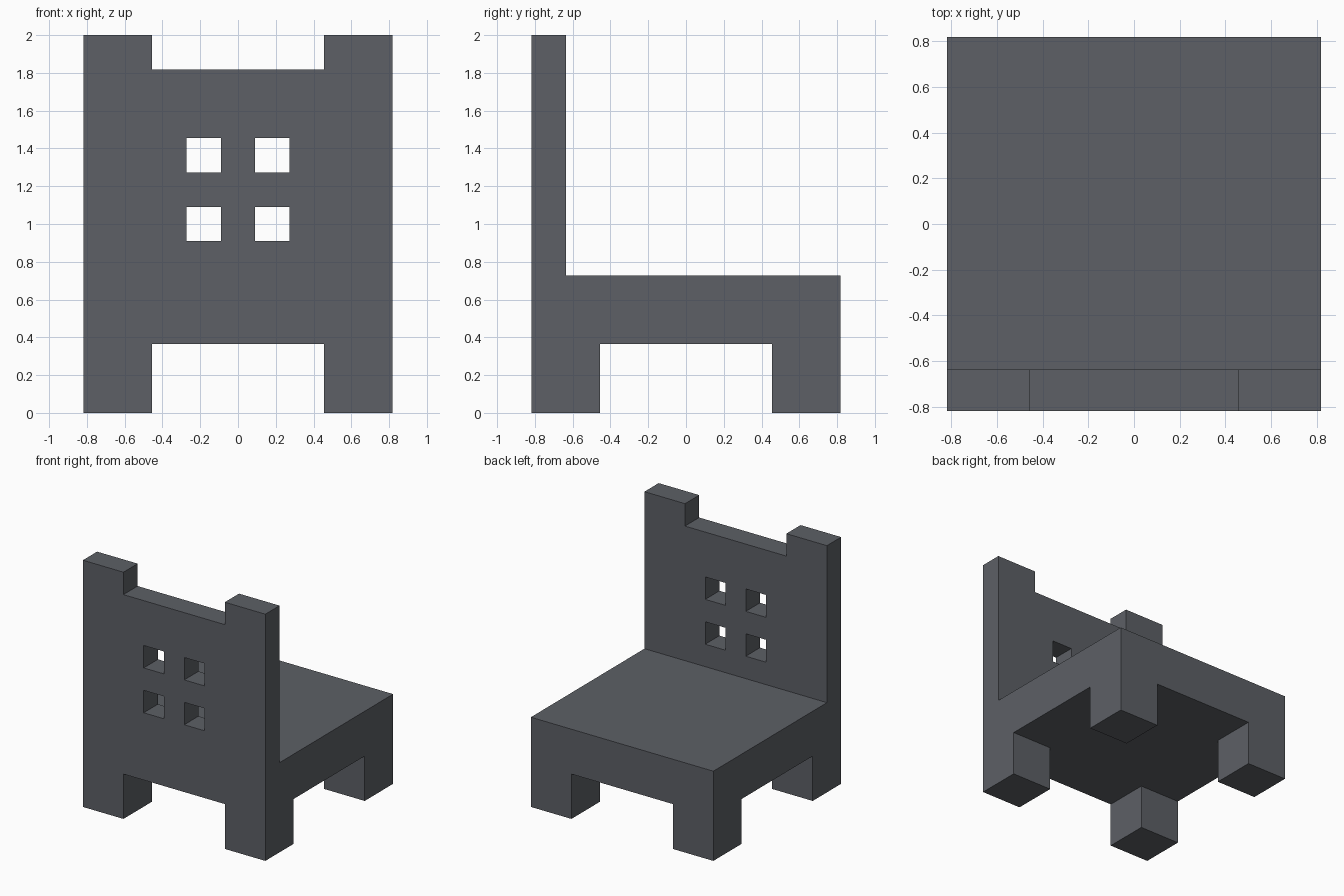
import bpy
import bmesh

if "Cube" in bpy.data.objects:
    bpy.data.objects.remove(bpy.data.objects["Cube"])

U = 2 / 11  # the chair is laid out on a grid 11 units high

grey = bpy.data.materials.new("slate_grey")
grey.diffuse_color = (0.109, 0.117, 0.133, 1)
grey.use_nodes = True
grey.node_tree.nodes["Principled BSDF"].inputs["Base Color"].default_value = grey.diffuse_color


def new_object(name, bm):
    bmesh.ops.recalc_face_normals(bm, faces=bm.faces)
    mesh = bpy.data.meshes.new(name)
    bm.to_mesh(mesh)
    bm.free()
    obj = bpy.data.objects.new(name, mesh)
    bpy.context.collection.objects.link(obj)
    return obj


# L-shaped side profile (y, z) extruded across the width
profile = [(-4.5, 0), (4.5, 0), (4.5, 4), (-3.5, 4), (-3.5, 11), (-4.5, 11)]
bm = bmesh.new()
side = bm.faces.new([bm.verts.new((-4.5 * U, y * U, z * U)) for y, z in profile])
ext = bmesh.ops.extrude_face_region(bm, geom=[side])
bmesh.ops.translate(bm, vec=(9 * U, 0, 0),
                    verts=[v for v in ext["geom"] if isinstance(v, bmesh.types.BMVert)])
chair = new_object("chair", bm)
chair.data.materials.append(grey)


def cut(x0, x1, y0, y1, z0, z1):
    """Remove a box, given in grid units, from the chair."""
    bm = bmesh.new()
    bmesh.ops.create_cube(bm, size=1)
    for v in bm.verts:
        v.co = [(a + b) / 2 * U + c * (b - a) * U
                for a, b, c in zip((x0, y0, z0), (x1, y1, z1), v.co)]
    cutter = new_object("cutter", bm)
    cutter.hide_render = True
    mod = chair.modifiers.new("cut", 'BOOLEAN')
    mod.operation = 'DIFFERENCE'
    mod.solver = 'EXACT'
    mod.object = cutter
    bpy.context.view_layer.objects.active = chair
    bpy.ops.object.modifier_apply(modifier=mod.name)
    bpy.data.objects.remove(cutter)


# crossing channels under the seat leave four square legs
cut(-2.5, 2.5, -6, 6, -1, 2)
cut(-6, 6, -2.5, 2.5, -1, 2)

# notch between the two top posts
cut(-2.5, 2.5, -6, -2, 10, 12)

# four square holes in the backrest
for x in (-1.5, 0.5):
    for z in (5, 7):
        cut(x, x + 1, -6, -2, z, z + 1)
